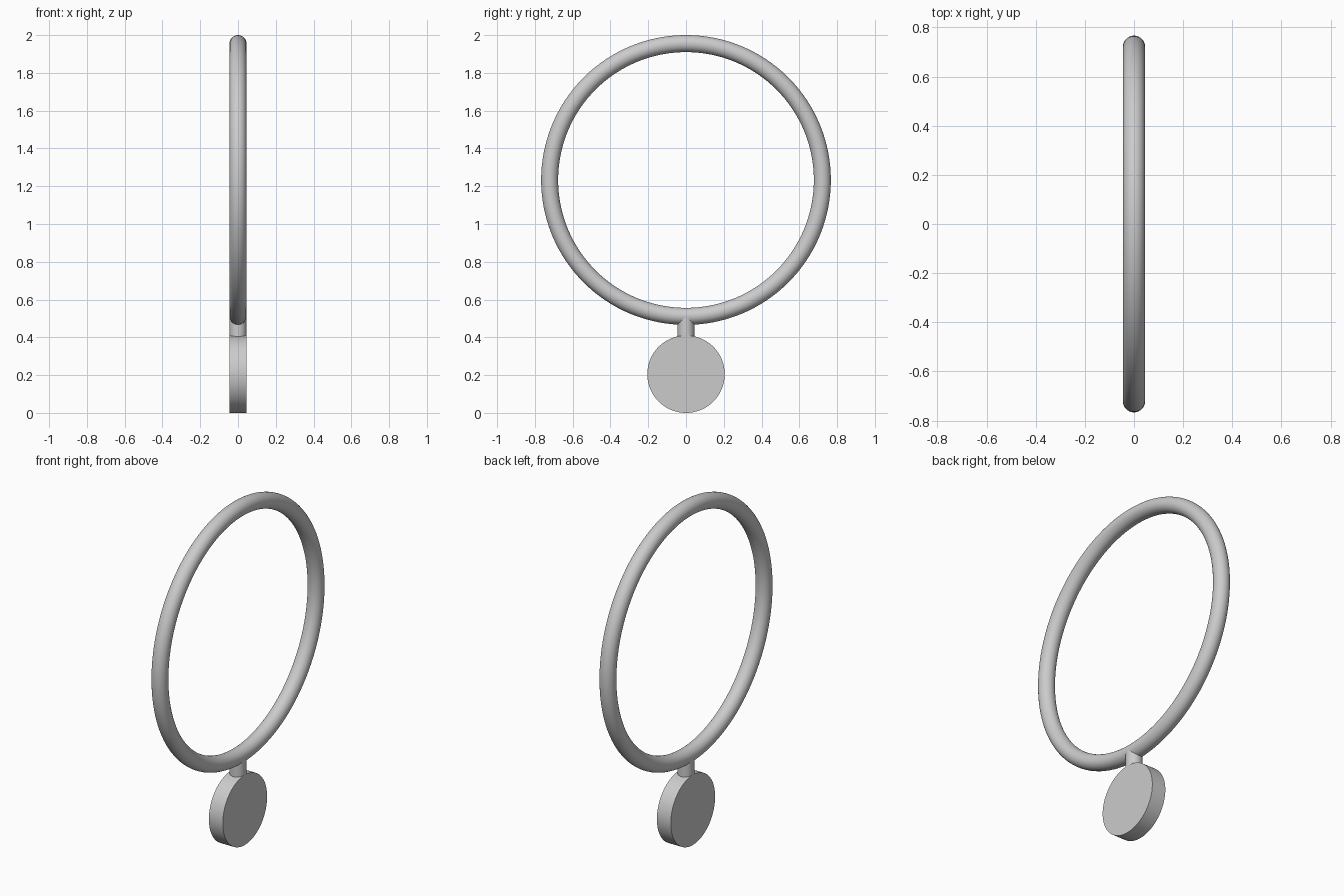
import bpy
from math import pi, radians

cube = bpy.data.objects.get("Cube")
if cube:
    bpy.data.objects.remove(cube, do_unlink=True)

TUBE = 0.045          # radius of ring tube and stem, half thickness of disc
RING_R = 0.722        # ring centreline radius
RING_Z = 2 - TUBE - RING_R
DISC_R = 0.205

grey = bpy.data.materials.new("plain_grey")
grey.use_nodes = True
colour = (0.6, 0.6, 0.6, 1)
grey.diffuse_color = colour
grey.node_tree.nodes["Principled BSDF"].inputs["Base Color"].default_value = colour


def finish(name):
    obj = bpy.context.object
    obj.name = name
    obj.data.materials.append(grey)
    bpy.ops.object.shade_smooth_by_angle(angle=radians(35))


# Large upright ring
bpy.ops.mesh.primitive_torus_add(
    major_radius=RING_R, minor_radius=TUBE, major_segments=128,
    minor_segments=32, location=(0, 0, RING_Z), rotation=(0, pi / 2, 0))
finish("ring")

# Short stem from inside the disc up to the ring centreline
bottom, top = DISC_R * 1.85, RING_Z - RING_R
bpy.ops.mesh.primitive_cylinder_add(
    vertices=48, radius=TUBE, depth=top - bottom,
    location=(0, 0, (top + bottom) / 2))
finish("stem")

# Flat round disc at the base
bpy.ops.mesh.primitive_cylinder_add(
    vertices=96, radius=DISC_R, depth=2 * TUBE,
    location=(0, 0, DISC_R), rotation=(0, pi / 2, 0))
finish("base_disc")
